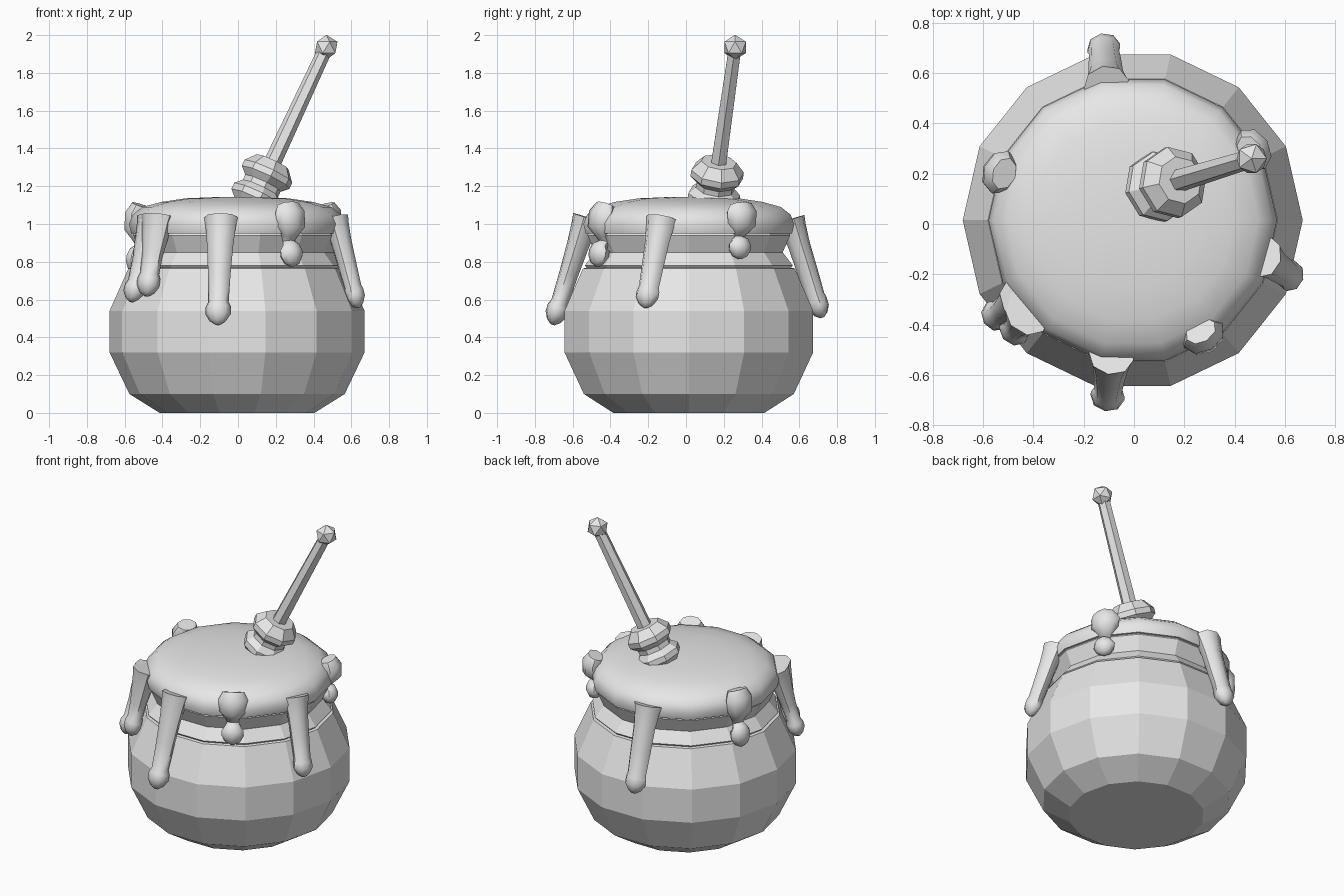
import bpy, bmesh, math
from mathutils import Vector

if "Cube" in bpy.data.objects:
    bpy.data.objects.remove(bpy.data.objects["Cube"])

clay = bpy.data.materials.new("plain_grey")
clay.use_nodes = True
clay.diffuse_color = (0.8, 0.8, 0.8, 1)
clay.node_tree.nodes["Principled BSDF"].inputs["Base Color"].default_value = (0.8, 0.8, 0.8, 1)


def finish(bm, name, smooth=None):
    bmesh.ops.remove_doubles(bm, verts=bm.verts, dist=0.0005)
    bmesh.ops.recalc_face_normals(bm, faces=bm.faces)
    me = bpy.data.meshes.new(name)
    bm.to_mesh(me)
    bm.free()
    ob = bpy.data.objects.new(name, me)
    bpy.context.collection.objects.link(ob)
    me.materials.append(clay)
    if smooth:
        bpy.ops.object.select_all(action='DESELECT')
        ob.select_set(True)
        bpy.context.view_layer.objects.active = ob
        bpy.ops.object.shade_smooth_by_angle(angle=math.radians(smooth))
    return ob


def loft(name, rings, sides, u_dir, depth=1.0, smooth=None):
    """Skin rings of (centre, radius) along a path; depth squashes the section."""
    bm = bmesh.new()
    loops = []
    for i, (c, r) in enumerate(rings):
        t = rings[min(i + 1, len(rings) - 1)][0] - rings[max(i - 1, 0)][0]
        t.normalize()
        u = (u_dir - t * u_dir.dot(t)).normalized()
        v = t.cross(u)
        angles = [math.tau * k / sides for k in range(sides)]
        loops.append([bm.verts.new(c + r * (u * math.cos(a) + v * depth * math.sin(a))) for a in angles])
    for a, b in zip(loops, loops[1:]):
        for k in range(sides):
            n = (k + 1) % sides
            bm.faces.new((a[k], a[n], b[n], b[k]))
    bm.faces.new(loops[0])
    bm.faces.new(loops[-1])
    return finish(bm, name, smooth)


def lathe(name, profile, smooth=None):
    rings = [(Vector((-0.005, 0.015, z)), r) for r, z in profile]
    bm = bmesh.new()
    loops = [[bm.verts.new(c + r * Vector((math.cos(a), math.sin(a), 0)))
              for a in (math.tau * k / 14 for k in range(14))] for c, r in rings]
    for a, b in zip(loops, loops[1:]):
        for k in range(14):
            n = (k + 1) % 14
            bm.faces.new((a[k], a[n], b[n], b[k]))
    bm.faces.new(loops[0])
    bm.faces.new(loops[-1])
    return finish(bm, name, smooth)


# Faceted pot with a small ledge under the flared neck
lathe("pot", [(0.41, 0), (0.57, 0.1), (0.675, 0.32), (0.675, 0.54), (0.575, 0.765),
              (0.555, 0.768), (0.565, 0.78), (0.51, 0.85), (0.55, 0.94), (0.54, 0.97)])

# Soft domed filling overhanging the neck
lathe("honey_top", [(0.5, 0.945), (0.56, 0.95), (0.573, 1.0), (0.552, 1.05), (0.5, 1.09),
                    (0.4, 1.117), (0.27, 1.136), (0.1, 1.143), (0.02, 1.144)], smooth=60)


# Drips: flared collar, tapering run and a bead at the end
def drip(name, top, bead, collar, neck, size):
    top, bead = Vector(top), Vector(bead)
    out = Vector((top.x, top.y, 0)).normalized()
    side = Vector((-out.y, out.x, 0))
    d = (bead - top).normalized()
    rings = [(top, collar), (top.lerp(bead, 0.1), collar * 0.9),
             (top.lerp(bead, 0.3), collar * 0.78), (top.lerp(bead, 0.6), neck * 1.1),
             (bead - d * size * 0.8, neck), (bead - d * size * 0.4, size),
             (bead + d * size * 0.2, size), (bead + d * size * 0.75, size * 0.65),
             (bead + d * size * 1.05, size * 0.2)]
    loft(name, rings, 8, side, 0.85, smooth=50)


def short_drip(name, top, bead):
    top, bead = Vector(top), Vector(bead)
    out = Vector((top.x, top.y, 0)).normalized()
    side = Vector((-out.y, out.x, 0))
    # Rounded blob on the rim, a thin neck tucked inward, then the bead
    stations = [(0, 0.065, 0), (0.15, 0.09, 0.012), (0.4, 0.085, 0.012), (0.56, 0.05, -0.01),
                (0.68, 0.035, -0.02), (0.76, 0.05, 0), (0.84, 0.066, 0),
                (0.95, 0.066, 0), (1.08, 0.045, 0), (1.14, 0.012, 0)]
    rings = [(top.lerp(bead, f) + out * o, r) for f, r, o in stations]
    loft(name, rings, 8, side, 0.75, smooth=50)


drip("front_drip", (-0.09, -0.525, 1.035), (-0.105, -0.685, 0.535), 0.09, 0.055, 0.068)
drip("back_drip", (-0.11, 0.555, 1.025), (-0.12, 0.7, 0.57), 0.09, 0.06, 0.066)
drip("left_drip", (0.515, -0.13, 1.03), (0.62, -0.205, 0.62), 0.085, 0.055, 0.062)
drip("right_front_drip", (-0.425, -0.35, 1.04), (-0.475, -0.42, 0.685), 0.1, 0.055, 0.066)
drip("right_outer_drip", (-0.455, -0.3, 1.03), (-0.55, -0.365, 0.65), 0.09, 0.05, 0.062)
short_drip("front_short_drip", (0.265, -0.425, 1.1), (0.285, -0.465, 0.815))
short_drip("left_back_short_drip", (0.46, 0.29, 1.1), (0.475, 0.285, 0.85))
short_drip("right_back_short_drip", (-0.515, 0.2, 1.1), (-0.545, 0.205, 0.78))

# Dipper: ridged head, tapered six-sided handle and faceted knob
knob = Vector((0.467, 0.26, 1.935))
axis = Vector((0.28, 0.085, 0.6)).normalized()
base = knob - axis * 0.9
loft("dipper_head", [(base + axis * t, r) for t, r in
                     [(-0.04, 0.1), (0.0, 0.14), (0.035, 0.14), (0.07, 0.105), (0.1, 0.105),
                      (0.135, 0.142), (0.17, 0.142), (0.225, 0.095)]], 8, Vector((1, 0.2, 0)))
loft("dipper_handle", [(base + axis * 0.2, 0.046), (knob, 0.038)], 6, Vector((1, 0, 0)))
bm = bmesh.new()
bmesh.ops.create_icosphere(bm, subdivisions=1, radius=0.067)
bmesh.ops.translate(bm, verts=bm.verts, vec=knob)
finish(bm, "dipper_knob")
